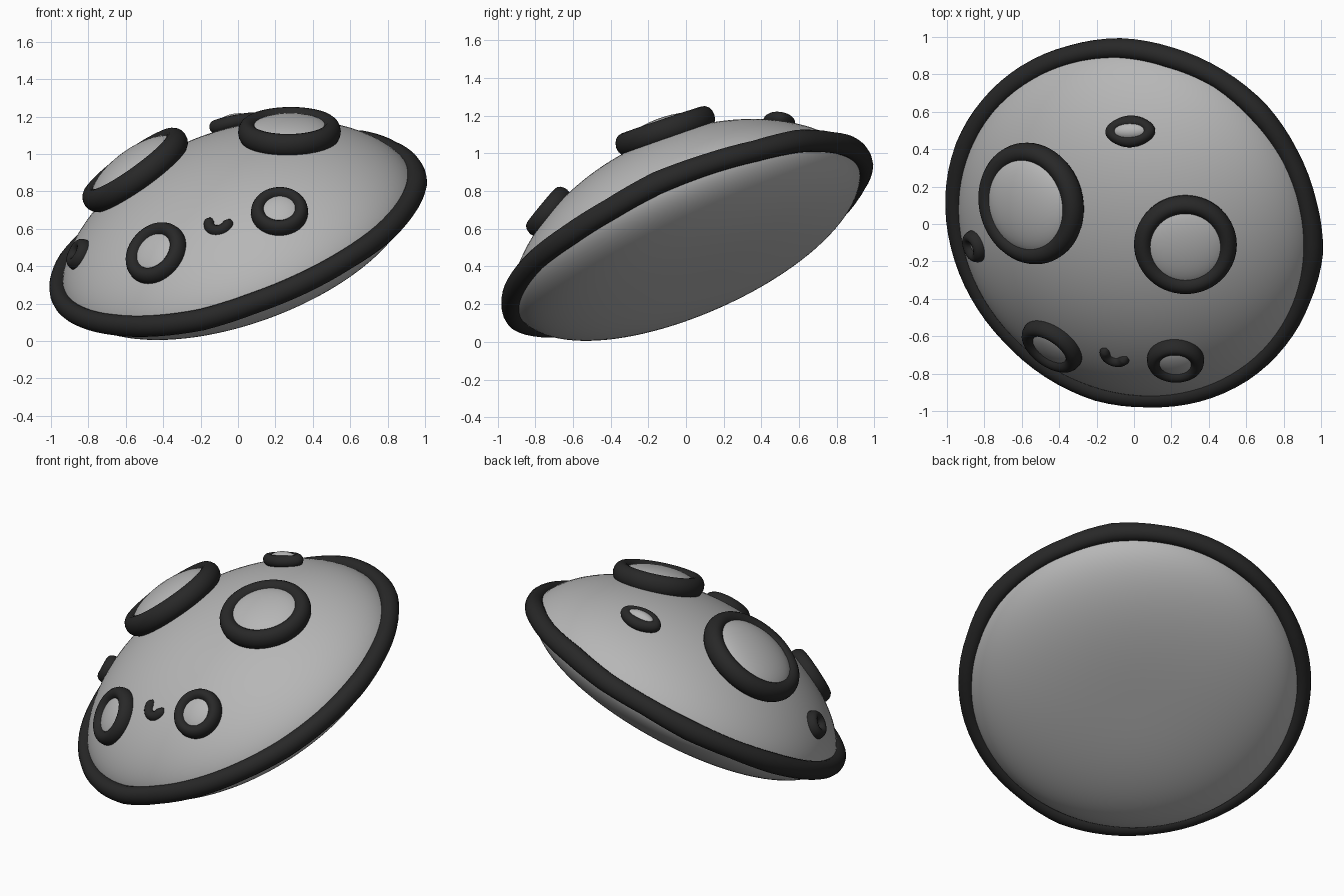
import bpy, bmesh, math, random
from mathutils import Vector, Matrix

if "Cube" in bpy.data.objects:
    bpy.data.objects.remove(bpy.data.objects["Cube"])

random.seed(4)
TAU = 2 * math.pi


def material(name, v):
    m = bpy.data.materials.new(name)
    m.diffuse_color = (v, v, v, 1)
    m.use_nodes = True
    m.node_tree.nodes["Principled BSDF"].inputs["Base Color"].default_value = m.diffuse_color
    return m


LIGHT = material("light grey", 0.47)
DARK = material("charcoal", 0.021)

# Tilted frame shared by the whole body: local z is the lens axis
ORIGIN = Vector((0, 0, 0.57))
AXIS = Vector((-0.35, -0.43, 1)).normalized()
UPHILL = (Vector((0, 0, 1)) - AXIS * AXIS.z).normalized()
SIDE = UPHILL.cross(AXIS)
R, TOP, BOTTOM = 0.975, 0.485, 0.28


def frame(x, y, z, o):
    return Matrix.Translation(o) @ Matrix((x, y, z)).transposed().to_4x4()


BODY = frame(SIDE, UPHILL, AXIS, ORIGIN)


def finish(name, bm, mat, matrix):
    bmesh.ops.remove_doubles(bm, verts=bm.verts, dist=1e-5)
    bmesh.ops.recalc_face_normals(bm, faces=bm.faces)
    bm.transform(matrix)
    me = bpy.data.meshes.new(name)
    bm.to_mesh(me)
    bm.free()
    me.materials.append(mat)
    me.shade_smooth()
    ob = bpy.data.objects.new(name, me)
    bpy.context.collection.objects.link(ob)
    return ob


def lathe(name, profile, mat, matrix, n=96):
    bm = bmesh.new()
    rows = [[bm.verts.new((r * math.cos(TAU * i / n), r * math.sin(TAU * i / n), z))
             for i in range(n)] if r > 1e-6 else [bm.verts.new((0, 0, z))] * n
            for r, z in profile]
    for a, b in zip(rows, rows[1:]):
        for i in range(n):
            j = (i + 1) % n
            quad = list(dict.fromkeys((a[i], a[j], b[j], b[i])))
            bm.faces.new(quad)
    return finish(name, bm, mat, matrix)


def ring(name, path, mat, matrix, tube, tall=1.0, closed=True, m=16):
    """Tube swept along a list of (x, y, z, thickness factor) around local z."""
    bm = bmesh.new()
    rows = []
    for x, y, z, f in path:
        out = Vector((x, y, 0)).normalized()
        rows.append([bm.verts.new(Vector((x, y, z)) + out * tube * f * math.cos(TAU * k / m)
                     + Vector((0, 0, tube * tall * f * math.sin(TAU * k / m)))) for k in range(m)])
    pairs = list(zip(rows, rows[1:])) + ([(rows[-1], rows[0])] if closed else [])
    for a, b in pairs:
        for k in range(m):
            bm.faces.new((a[k], a[(k + 1) % m], b[(k + 1) % m], b[k]))
    if not closed:
        bm.faces.new(rows[0])
        bm.faces.new(rows[-1])
    return finish(name, bm, mat, matrix)


def arc(rx, ry, a0=0, a1=360, n=56):
    closed = a1 - a0 == 360
    pts = []
    for i in range(n):
        t = i / n if closed else i / (n - 1)
        a = math.radians(a0 + (a1 - a0) * t)
        f = 1 if closed else max(0.15, min(1, 6 * min(t, 1 - t) + 0.4))
        pts.append((rx * math.cos(a), ry * math.sin(a), 0, f))
    return pts


def surface_frame(center):
    """Frame at a world point with z along the dome normal there."""
    rel = Vector(center) - ORIGIN
    flat = rel - AXIS * rel.dot(AXIS)
    r = flat.length
    slope = TOP * 0.65 * (1 - (r / R) ** 2) ** -0.35 * 2 * r / R ** 2
    nrm = (AXIS + flat / r * slope).normalized()
    x = (Vector((1, 0, 0)) - nrm * nrm.x).normalized()
    return frame(x, nrm.cross(x), nrm, Vector(center))


# Lens-shaped body: domed top and shallow underside with a rounded edge
steps = [math.sin(math.pi / 2 * i / 32) for i in range(33)]
steps[-1] = 1.0
top = [(R * s, TOP * max(0, 1 - s * s) ** 0.65) for s in steps]
under = [(R * s, -BOTTOM * max(0, 1 - s ** 3) ** 0.5) for s in reversed(steps)]
lathe("domed_body", top + under[1:], LIGHT, BODY @ Matrix.Diagonal((1.0, 1.025, 1, 1)))

# Uneven rim band with slightly angular outline
N = 22
knots = [(random.uniform(-0.008, 0.008), random.uniform(-0.006, 0.006),
          random.uniform(0.95, 1.08)) for _ in range(N)]
path = []
for i in range(N * 4):
    k, t = divmod(i, 4)
    p, q = knots[k], knots[(k + 1) % N]
    dr, dz, f = (p[c] + (q[c] - p[c]) * t / 4 for c in range(3))
    a = TAU * i / (N * 4)
    path.append(((0.99 + dr) * math.cos(a), (1.018 + dr) * math.sin(a), dz, f))
ring("rim_band", path, DARK, BODY, 0.053, 1.1)

# Ringed spots: name, centre, ring radii, tube, tube height factor, bulge height
SPOTS = [
    ("large_left", (-0.55, 0.11, 0.915), 0.275, 0.275, 0.054, 1.2, 0.105),
    ("large_right", (0.275, -0.11, 1.118), 0.225, 0.225, 0.05, 1.25, 0.075),
    ("small_left", (-0.437, -0.65, 0.468), 0.138, 0.138, 0.042, 1.3, 0.045),
    ("small_right", (0.222, -0.728, 0.69), 0.115, 0.115, 0.038, 1.4, 0.045),
    ("tiny_back", (-0.02, 0.495, 1.165), 0.1, 0.05, 0.036, 1.0, 0.05),
    ("tiny_side", (-0.845, -0.118, 0.46), 0.056, 0.056, 0.032, 1.5, 0.02),
]
for name, c, rx, ry, tube, tall, bulge in SPOTS:
    m = surface_frame(c)
    ring(name + "_ring", arc(rx, ry), DARK, m, tube, tall)
    cap = [(math.sin(a), math.cos(a)) for a in (math.pi * i / 24 for i in range(25))]
    cap[0], cap[-1] = (0, 1), (0, -1)
    lathe(name + "_bulge", cap, LIGHT, m @ Matrix.Diagonal((rx, ry, bulge, 1)), 48)

# Small open crescent between the two front spots
ring("crescent", arc(0.055, 0.055, 140, 365, 24), DARK,
     surface_frame((-0.1, -0.695, 0.63)), 0.03, 1.2, closed=False)
